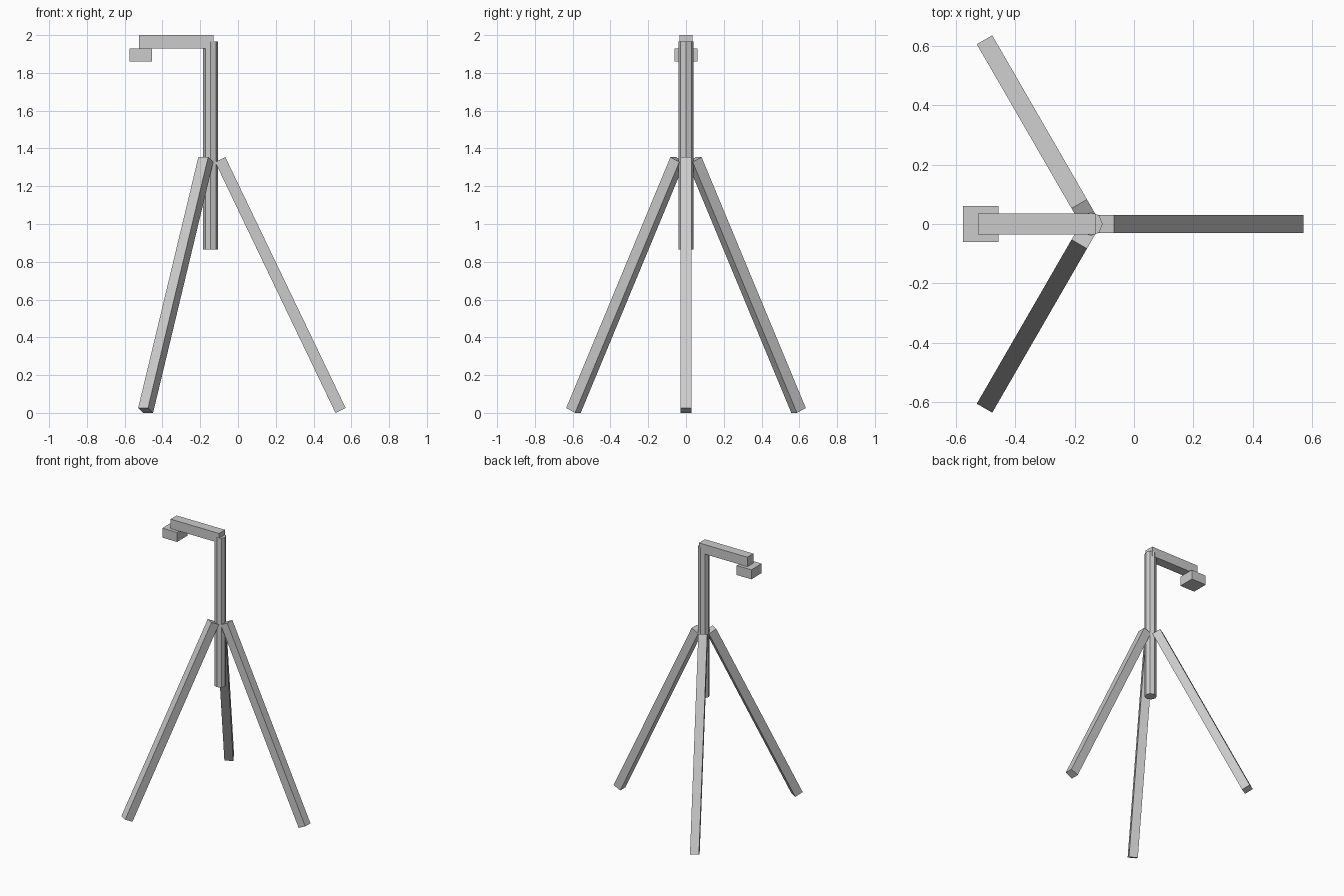
import bpy
from math import radians
from mathutils import Vector, Matrix

cube = bpy.data.objects.get("Cube")
if cube:
    bpy.data.objects.remove(cube, do_unlink=True)

grey = bpy.data.materials.new("light_grey")
grey.use_nodes = True
colour = (0.6, 0.6, 0.6, 1)
grey.diffuse_color = colour
grey.node_tree.nodes["Principled BSDF"].inputs["Base Color"].default_value = colour

COLUMN_X = -0.145


def finish(name):
    ob = bpy.context.object
    ob.name = name
    ob.data.materials.append(grey)
    return ob


def box(name, low, high):
    low, high = Vector(low), Vector(high)
    bpy.ops.mesh.primitive_cube_add(size=1, location=(low + high) / 2)
    ob = finish(name)
    ob.data.transform(Matrix.Diagonal((high - low).to_4d()))
    return ob


def leg(name, angle):
    # Square bar leaning outwards from the column
    top, foot = Vector((0.051, 0, 1.341)), Vector((0.688, 0, 0.013))
    axis = top - foot
    bpy.ops.mesh.primitive_cube_add(size=1)
    ob = finish(name)
    ob.data.transform(
        Matrix.Translation((COLUMN_X, 0, 0))
        @ Matrix.Rotation(radians(angle), 4, "Z")
        @ Matrix.Translation((top + foot) / 2)
        @ Matrix.Rotation(Vector((0, 0, 1)).angle(axis), 4, "Y").inverted()
        @ Matrix.Diagonal((0.06, 0.06, axis.length, 1)))


# Eight-sided centre column
bpy.ops.mesh.primitive_cylinder_add(
    vertices=8, radius=0.04, depth=1.1, location=(COLUMN_X, 0, 1.415))
finish("centre_column")

# Tripod legs
for name, angle in (("left_leg", 0), ("back_leg", 120), ("front_leg", 240)):
    leg(name, angle)

# Overhead arm and the head hanging from its end
box("arm", (-0.525, -0.035, 1.93), (-0.13, 0.035, 2.0))
box("head", (-0.575, -0.06, 1.86), (-0.455, 0.06, 1.93))
